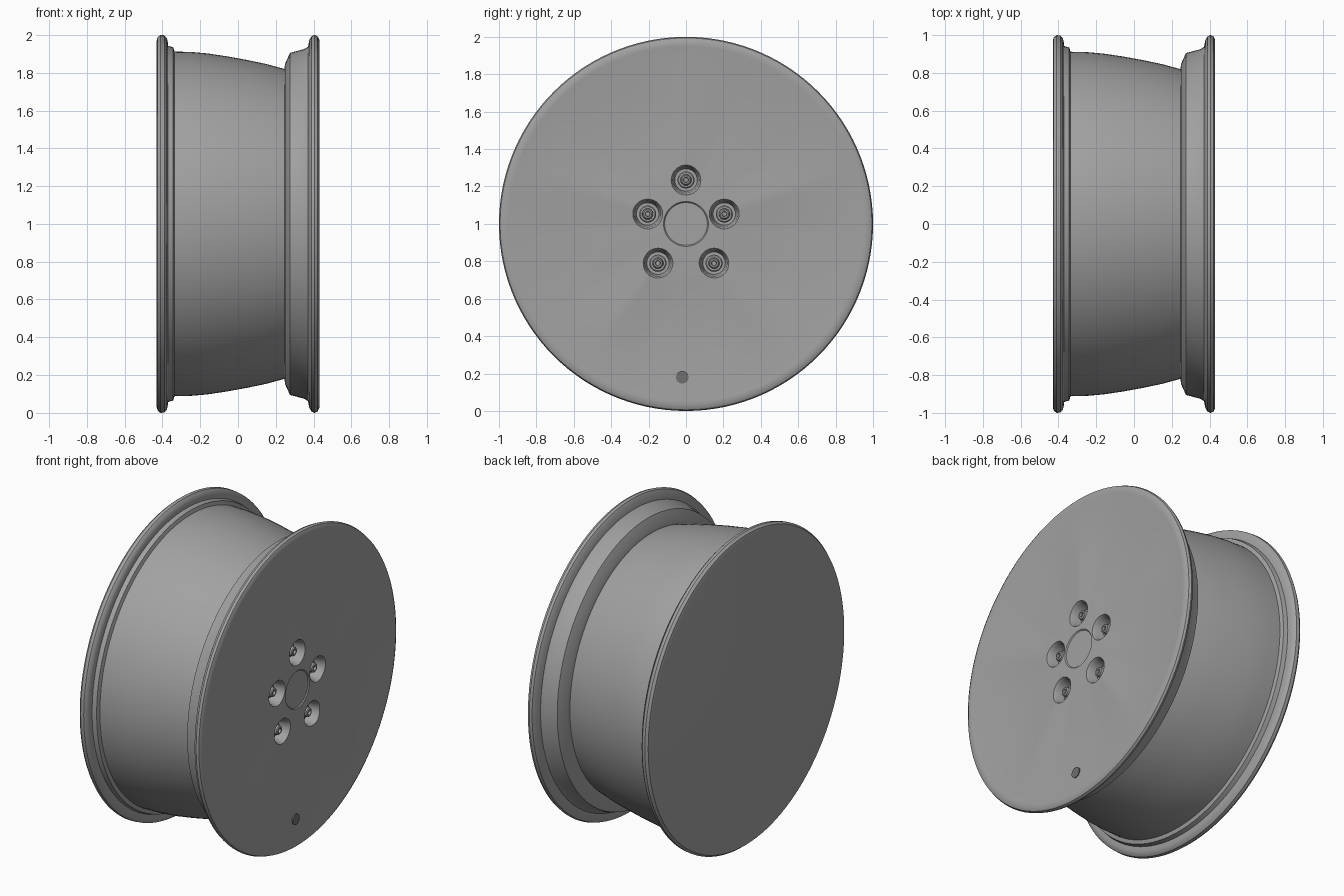
import bpy, bmesh, math
from mathutils import Matrix, Vector

cube = bpy.data.objects.get("Cube")
if cube:
    bpy.data.objects.remove(cube, do_unlink=True)

SEG = 120
CENTRE = Vector((0, 0, 1))


def material(name, value):
    m = bpy.data.materials.new(name)
    m.use_nodes = True
    colour = (value, value, value, 1)
    m.diffuse_color = colour
    m.node_tree.nodes["Principled BSDF"].inputs["Base Color"].default_value = colour
    return m


metal = material("wheel grey", 0.36)
dark = material("valve dark grey", 0.16)


def finish(name, bm, mat, at=(0, 0, 0)):
    bmesh.ops.recalc_face_normals(bm, faces=bm.faces)
    me = bpy.data.meshes.new(name)
    bm.to_mesh(me)
    bm.free()
    me.materials.append(mat)
    ob = bpy.data.objects.new(name, me)
    ob.location = CENTRE + Vector(at)
    bpy.context.collection.objects.link(ob)
    return ob


def smooth(ob, angle=35):
    bpy.ops.object.select_all(action="DESELECT")
    bpy.context.view_layer.objects.active = ob
    ob.select_set(True)
    bpy.ops.object.shade_smooth_by_angle(angle=math.radians(angle))


def lathe(profile, seg=SEG, shape=None):
    """Spin (x, radius) points about the x axis; end points on the axis close it."""
    bm = bmesh.new()
    rings = []
    for x, r in profile:
        if r == 0:
            rings.append([bm.verts.new((x, 0, 0))] * seg)
            continue
        ring = []
        for i in range(seg):
            a = math.tau * i / seg + math.pi / 2
            dx = shape(x, r, a) if shape else 0
            ring.append(bm.verts.new((x + dx, r * math.cos(a), r * math.sin(a))))
        rings.append(ring)
    for p, q in zip(rings, rings[1:]):
        for i in range(seg):
            j = (i + 1) % seg
            corners = list(dict.fromkeys((p[i], p[j], q[j], q[i])))
            bm.faces.new(corners)
    return bm


def spokes(x, r, a):
    """Five faint ridges on the outer face."""
    if x < 0.415 or r > 0.9 or r < 0.2:
        return 0
    d = abs((a - math.pi / 2 + math.pi / 5) % (math.tau / 5) - math.pi / 5)
    fade = math.sin(math.pi * (r - 0.2) / 0.7)
    return -0.012 * fade * min(1, d / 0.35)


# Barrel, both rim flanges, flat inner side and faintly ridged outer face
barrel = [(-0.43, 0), (-0.43, 0.97), (-0.425, 0.988), (-0.41, 1), (-0.39, 0.998),
          (-0.377, 0.985), (-0.372, 0.965), (-0.37, 0.942), (-0.343, 0.935),
          (-0.336, 0.912), (-0.25, 0.91), (-0.16, 0.902), (-0.06, 0.887),
          (0.05, 0.867), (0.15, 0.846), (0.245, 0.82), (0.25, 0.85),
          (0.275, 0.905), (0.35, 0.925), (0.37, 0.937), (0.378, 0.975),
          (0.39, 0.994), (0.405, 1), (0.42, 0.994), (0.43, 0.975),
          (0.428, 0.95), (0.424, 0.9), (0.422, 0.75), (0.42, 0.6),
          (0.42, 0.45), (0.42, 0.33), (0.42, 0.2), (0.42, 0.12),
          (0.414, 0.114), (0.414, 0)]
wheel = finish("wheel_rim", lathe(barrel, shape=spokes), metal)

# Lug pockets cut in the outer face, each with a nut
lugs = [(0, 0.235), (0.205, 0.053), (0.15, -0.21), (-0.15, -0.21), (-0.205, 0.053)]
pocket = [(0.32, 0), (0.32, 0.06), (0.4, 0.07), (0.425, 0.083), (0.46, 0.083), (0.46, 0)]
nut = [(0.315, 0), (0.315, 0.046), (0.365, 0.046), (0.372, 0.04), (0.372, 0.03),
       (0.395, 0.028), (0.4, 0.022), (0.4, 0.014), (0.385, 0.012), (0.385, 0)]

nuts = []
for n, (y, z) in enumerate(lugs):
    cutter = finish(f"pocket_cutter_{n + 1}", lathe(pocket, 32), metal, (0, y, z))
    cutter.hide_render = True
    cut = wheel.modifiers.new("pocket", "BOOLEAN")
    cut.operation = "DIFFERENCE"
    cut.solver = "EXACT"
    cut.object = cutter
    nuts.append(finish(f"lug_nut_{n + 1}", lathe(nut, 18), metal, (0, y, z)))

# Apply the cuts, then drop the cutters
bpy.ops.object.select_all(action="DESELECT")
bpy.context.view_layer.objects.active = wheel
wheel.select_set(True)
for mod in list(wheel.modifiers):
    cutter = mod.object
    bpy.ops.object.modifier_apply(modifier=mod.name)
    bpy.data.objects.remove(cutter, do_unlink=True)

# Valve plate
valve = finish("valve_plate", lathe([(0.418, 0), (0.418, 0.034), (0.426, 0.034), (0.426, 0)], 16),
               dark, (0, -0.02, -0.82))

for ob in [wheel, valve] + nuts:
    smooth(ob)
